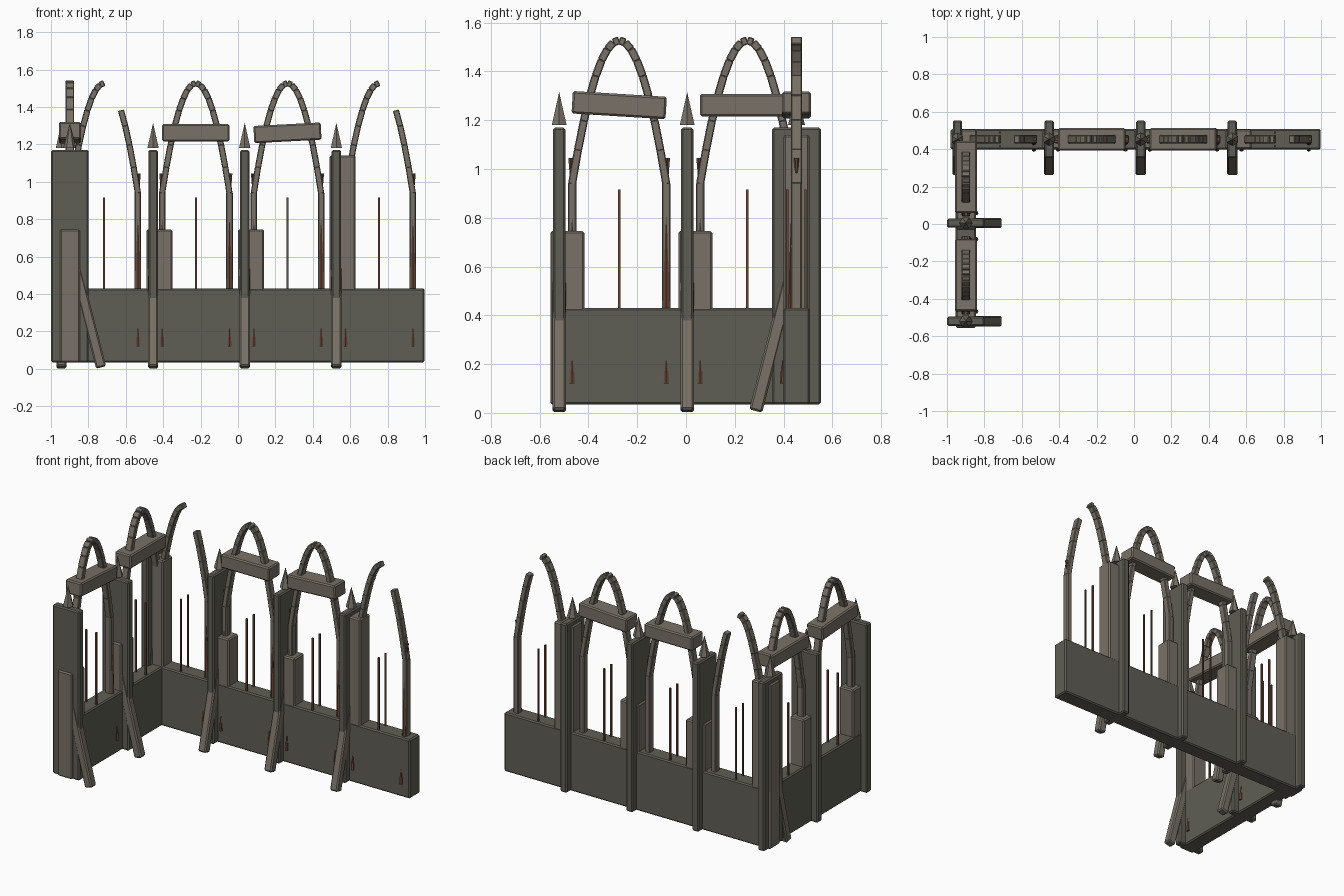
import bpy, bmesh, math
from mathutils import Matrix, Vector

if "Cube" in bpy.data.objects:
    bpy.data.objects.remove(bpy.data.objects["Cube"])


def material(name, rgb):
    m = bpy.data.materials.new(name)
    m.diffuse_color = (*rgb, 1)
    m.use_nodes = True
    m.node_tree.nodes["Principled BSDF"].inputs["Base Color"].default_value = m.diffuse_color
    return m


DARK = material("dark_stone", (0.115, 0.112, 0.09))
LIGHT = material("light_stone", (0.19, 0.165, 0.135))
RUST = material("rust", (0.14, 0.065, 0.04))


def add_box(bm, size, loc, rx=0.0, ry=0.0, bevel=0.008):
    mat = (Matrix.Translation(loc) @ Matrix.Rotation(rx, 4, 'X')
           @ Matrix.Rotation(ry, 4, 'Y') @ Matrix.Diagonal((*size, 1)))
    verts = bmesh.ops.create_cube(bm, size=1, matrix=mat)["verts"]
    if bevel:
        edges = list({e for v in verts for e in v.link_edges})
        bmesh.ops.bevel(bm, geom=edges, offset=bevel, segments=1, affect='EDGES')


def add_cone(bm, r1, r2, z1, z2, u, v, sides=6):
    bmesh.ops.create_cone(bm, cap_ends=True, segments=sides, radius1=r1, radius2=r2,
                          depth=z2 - z1, matrix=Matrix.Translation((u, v, (z1 + z2) / 2)))


def finish(bm, name, frame, mat):
    me = bpy.data.meshes.new(name)
    bmesh.ops.recalc_face_normals(bm, faces=bm.faces)
    bm.to_mesh(me)
    bm.free()
    me.materials.append(mat)
    ob = bpy.data.objects.new(name, me)
    ob.matrix_world = frame
    bpy.context.collection.objects.link(ob)
    return ob


def box(name, size, loc, frame, mat, **kw):
    bm = bmesh.new()
    add_box(bm, size, loc, **kw)
    return finish(bm, name, frame, mat)


SPRING, RISE, STEPS = 0.94, 0.588, 8


def arch(name, c, hw, broken, frame):
    # window jambs and a parabolic ring of separate blocks
    bm = bmesh.new()
    for s in (-1, 1):
        add_box(bm, (0.035, 0.045, 0.53), (c + s * hw, 0, 0.68), bevel=0.005)
    for i in range(-STEPS, STEPS):
        if broken and 0 <= i < STEPS // 2:
            continue
        p, q = (Vector((c + hw * t, 0, SPRING + RISE * (1 - t * t)))
                for t in (i / STEPS, (i + 1) / STEPS))
        d = q - p
        add_box(bm, (d.length * 1.04, 0.045, 0.033), (p + q) / 2,
                ry=-math.atan2(d.z, d.x), bevel=0.004)
    finish(bm, name, frame, LIGHT)


def bay(tag, start, width, hw, broken, tilt, frame):
    c = start + width / 2
    pier_u = start + 0.0165
    # pier with its leaning strut and finial
    box(tag + "_pier", (0.05, 0.2, 1.135), (pier_u, 0, 0.6025), frame, DARK)
    box(tag + "_strut", (0.055, 0.055, 0.62), (pier_u, -0.09, 0.308), frame, LIGHT,
        rx=math.radians(-14.4))
    bm = bmesh.new()
    add_cone(bm, 0.035, 0, 1.18, 1.315, pier_u, 0)
    finish(bm, tag + "_finial", frame, LIGHT)
    # broken masonry stub beside the pier
    top = 1.14 if broken else 0.745
    box(tag + "_stub", (0.14, 0.106, top - 0.035), (start + 0.05, 0, (top + 0.035) / 2),
        frame, LIGHT)
    arch(tag + "_arch", c, hw, broken, frame)
    if not broken:
        box(tag + "_lintel", (2 * hw, 0.118, 0.092), (c, 0, 1.262), frame, LIGHT,
            ry=math.radians(tilt))
    # iron bars
    bm = bmesh.new()
    for v in (-0.037, 0.037):
        add_box(bm, (0.01, 0.01, 0.515), (c, v, 0.6575), bevel=0)
    finish(bm, tag + "_bars", frame, RUST)
    # rust streaks on base and jambs
    bm = bmesh.new()
    for s in (-1, 1):
        u = c + s * hw
        add_cone(bm, 0.012, 0.010, 0.12, 0.17, u, -0.055)
        add_cone(bm, 0.007, 0.004, 0.17, 0.215, u, -0.055)
        add_cone(bm, 0.015, 0.011, 0.42, 0.62, u, -0.018)
        add_cone(bm, 0.009, 0.002, 0.62, 0.82, u, -0.02)
        add_cone(bm, 0.003, 0.011, 0.96, 1.045, u + s * 0.006, 0)
    finish(bm, tag + "_rust", frame, RUST)


# wall frames: local x runs along the wall, local -y faces inside
back = Matrix.Translation((0, 0.453, 0))
side = Matrix.Translation((-0.899, 0, 0)) @ Matrix.Rotation(math.pi / 2, 4, 'Z')

# base walls
box("back_base", (1.975, 0.11, 0.395), (0.0105, 0, 0.2325), back, DARK)
box("side_base", (1.055, 0.11, 0.395), (-0.0225, 0, 0.2325), side, DARK)

# bays along the back, then along the left side
for i, (broken, tilt) in enumerate(((True, 0), (False, 0), (False, -3), (True, 0))):
    bay(f"back_bay_{i + 1}", -0.9605 + 0.49 * i, 0.49, 0.18, broken, tilt, back)
for i, tilt in enumerate((3.5, 0)):
    bay(f"side_bay_{i + 1}", -0.5365 + 0.525 * i, 0.525, 0.193, False, tilt, side)
